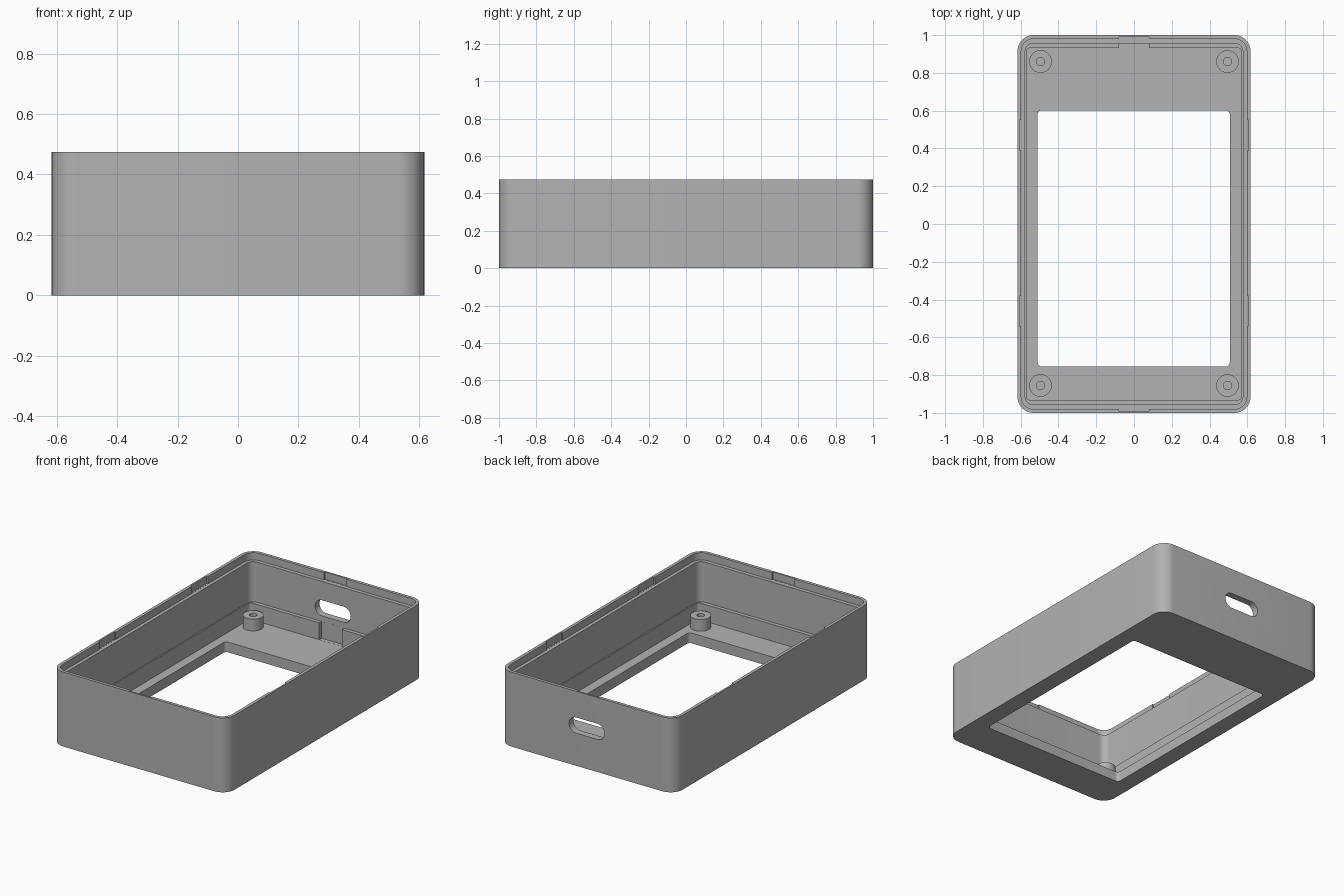
import bpy, bmesh, math

if "Cube" in bpy.data.objects:
    bpy.data.objects.remove(bpy.data.objects["Cube"])

HX, HY, H = 0.617, 1.0, 0.475      # outer half sizes and height
FLOOR, RIB, LEDGE = 0.065, 0.172, 0.428

grey = bpy.data.materials.new("grey plastic")
grey.diffuse_color = (0.45, 0.45, 0.45, 1)
grey.use_nodes = True
grey.node_tree.nodes["Principled BSDF"].inputs["Base Color"].default_value = grey.diffuse_color


def rounded_rect(x0, x1, y0, y1, r, z, n=10):
    pts = []
    for cx, cy, a0 in ((x1 - r, y1 - r, 0), (x0 + r, y1 - r, 90),
                       (x0 + r, y0 + r, 180), (x1 - r, y0 + r, 270)):
        for i in range(n + 1):
            a = math.radians(a0 + 90 * i / n)
            pts.append((cx + r * math.cos(a), cy + r * math.sin(a), z))
    return pts


def centred(hx, hy, r, z):
    return rounded_rect(-hx, hx, -hy, hy, r, z)


def circle(cx, cy, r, z, n=40):
    return [(cx + r * math.cos(2 * math.pi * i / n),
             cy + r * math.sin(2 * math.pi * i / n), z) for i in range(n)]


def loft(name, loops, closed=False, caps=False):
    """Skin a chain of matching loops; optionally join last to first or cap the ends."""
    bm = bmesh.new()
    rings = [[bm.verts.new(p) for p in lp] for lp in loops]
    pairs = list(zip(rings, rings[1:]))
    if closed:
        pairs.append((rings[-1], rings[0]))
    for a, b in pairs:
        n = len(a)
        for i in range(n):
            j = (i + 1) % n
            bm.faces.new((a[i], a[j], b[j], b[i]))
    if caps:
        bm.faces.new(rings[0][::-1])
        bm.faces.new(rings[-1])
    bmesh.ops.recalc_face_normals(bm, faces=bm.faces)
    me = bpy.data.meshes.new(name)
    bm.to_mesh(me)
    bm.free()
    me.materials.append(grey)
    ob = bpy.data.objects.new(name, me)
    bpy.context.collection.objects.link(ob)
    return ob


def box(name, x0, x1, y0, y1, z0, z1):
    return loft(name, [[(x0, y0, z), (x1, y0, z), (x1, y1, z), (x0, y1, z)]
                       for z in (z0, z1)], caps=True)


def smooth(ob):
    bpy.ops.object.select_all(action='DESELECT')
    ob.select_set(True)
    bpy.context.view_layer.objects.active = ob
    bpy.ops.object.shade_smooth_by_angle(angle=math.radians(30))


# Case shell: outer wall, lip, ledge, inner wall, low rib, floor, window
window = (-0.51, 0.507, -0.755, 0.602, 0.022)
case = loft("case_shell", [
    centred(HX, HY, 0.085, 0),
    centred(HX, HY, 0.085, H),
    centred(0.597, 0.98, 0.065, H),
    centred(0.597, 0.98, 0.065, LEDGE),
    centred(0.576, 0.956, 0.042, LEDGE),
    centred(0.576, 0.956, 0.042, RIB),
    centred(0.569, 0.932, 0.02, RIB),
    centred(0.569, 0.932, 0.02, FLOOR),
    rounded_rect(*window, FLOOR),
    rounded_rect(*window, 0),
], closed=True)

cutters = []
# Snap notches in the lip
for s in (-1, 1):
    y0, y1 = sorted((s * 0.965, s * 0.989))
    cutters.append(box("end_notch_cutter", -0.08, 0.08, y0, y1, LEDGE + 0.0005, 0.52))
    x0, x1 = sorted((s * 0.585, s * 0.606))
    for c in (0.47, -0.46):
        cutters.append(box("side_notch_cutter", x0, x1, c - 0.08, c + 0.08,
                           LEDGE + 0.0005, 0.52))
# Gap in the rear rib
cutters.append(box("rib_gap_cutter", -0.08, 0.08, 0.9, 0.9555, FLOOR + 0.0005, 0.2))
# Rounded cable slot through the rear wall
slot = [[(x, y, z) for x, z, _ in rounded_rect(-0.125, 0.125, 0.208, 0.308, 0.0495, 0)]
        for y in (0.94, 1.05)]
cutters.append(loft("cable_slot_cutter", slot, caps=True))

for c in cutters:
    m = case.modifiers.new("cut", 'BOOLEAN')
    m.operation, m.solver, m.object = 'DIFFERENCE', 'EXACT', c
bpy.context.view_layer.objects.active = case
for m in list(case.modifiers):
    bpy.ops.object.modifier_apply(modifier=m.name)
for c in cutters:
    bpy.data.objects.remove(c)
smooth(case)

# Screw posts with blind holes
for x in (-0.495, 0.495):
    for y in (-0.855, 0.86):
        smooth(loft("screw_post", [
            circle(x, y, 0.06, FLOOR - 0.01),
            circle(x, y, 0.06, 0.14),
            circle(x, y, 0.022, 0.14),
            circle(x, y, 0.022, FLOOR + 0.002),
        ], caps=True))
